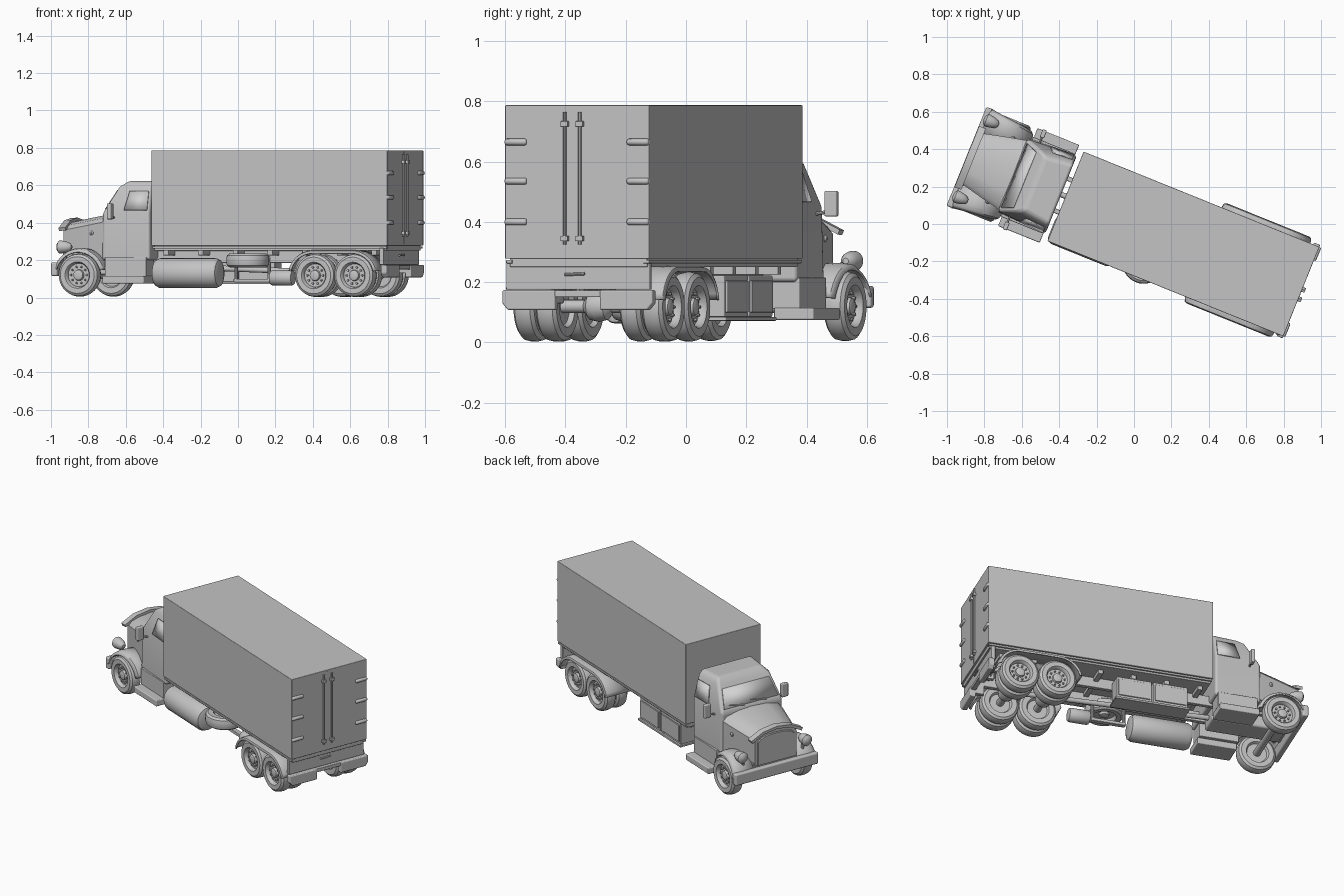
import bpy, bmesh, math
from mathutils import Vector, Matrix

cube = bpy.data.objects.get("Cube")
if cube:
    bpy.data.objects.remove(cube, do_unlink=True)


def material(name, value):
    m = bpy.data.materials.new(name)
    m.use_nodes = True
    col = (value, value, value, 1)
    m.diffuse_color = col
    m.node_tree.nodes["Principled BSDF"].inputs["Base Color"].default_value = col
    return m


GREY = material("body_grey", 0.55)
GLASS = material("window_grey", 0.65)
TURN = Matrix.Rotation(math.radians(-22), 4, 'Z')   # the truck stands at an angle
SIDES = ((-1, "right"), (1, "left"))


def finish(bm, name, mat=GREY, bevel=0, solid=0):
    """Turn a bmesh into a shaded object in the truck's own frame."""
    bmesh.ops.recalc_face_normals(bm, faces=bm.faces)
    me = bpy.data.meshes.new(name)
    bm.to_mesh(me)
    bm.free()
    me.materials.append(mat)
    for p in me.polygons:
        p.use_smooth = True
    me.set_sharp_from_angle(angle=math.radians(35))
    ob = bpy.data.objects.new(name, me)
    bpy.context.collection.objects.link(ob)
    ob.matrix_world = TURN
    if solid:
        s = ob.modifiers.new("Solid", 'SOLIDIFY')
        s.thickness, s.offset = solid, 0
    if bevel:
        b = ob.modifiers.new("Bevel", 'BEVEL')
        b.width, b.segments, b.limit_method = bevel, 3, 'ANGLE'
        b.harden_normals = True
    return ob


def skin(bm, rings, closed=True):
    rows = [[bm.verts.new(p) for p in r] for r in rings]
    n = len(rows[0])
    for a, b in zip(rows, rows[1:]):
        for i in range(n if closed else n - 1):
            j = (i + 1) % n
            bm.faces.new((a[i], a[j], b[j], b[i]))
    return rows


def loft(name, rings, bevel=0):
    bm = bmesh.new()
    rows = skin(bm, rings)
    bm.faces.new(rows[0])
    bm.faces.new(rows[-1])
    return finish(bm, name, bevel=bevel)


def box(name, x, y, z, bevel=0.004):
    rings = [[(x[0], y[0], h), (x[1], y[0], h), (x[1], y[1], h), (x[0], y[1], h)] for h in z]
    return loft(name, rings, bevel)


def mirrored(v0, v1, s):
    return sorted((s * v0, s * v1))


def lathe(name, prof, loc, axis, seg=32, bolts=None):
    """Revolve (radius, offset) points about an axis; optional ring of bolts."""
    bm = bmesh.new()
    ang = [2 * math.pi * i / seg for i in range(seg)]
    rows = skin(bm, [[(r * math.cos(a), r * math.sin(a), h) for a in ang] for r, h in prof])
    bm.faces.new(rows[0])
    bm.faces.new(rows[-1])
    if bolts:
        count, rad, h = bolts
        for i in range(count):
            a = 2 * math.pi * i / count
            place = Matrix.Translation((rad * math.cos(a), rad * math.sin(a), h))
            bmesh.ops.create_cone(bm, cap_ends=True, segments=8, radius1=0.006,
                                  radius2=0.005, depth=0.014, matrix=place)
    rot = Vector(axis).to_track_quat('Z', 'Y').to_matrix().to_4x4()
    bmesh.ops.transform(bm, matrix=Matrix.Translation(loc) @ rot, verts=bm.verts)
    return finish(bm, name)


def rod(name, a, b, r, seg=16, round_end=0):
    """Straight cylinder from a to b with optional softened ends."""
    d = Vector(b) - Vector(a)
    e, n = round_end, d.length
    prof = [(r, 0), (r, n)] if not e else [
        (r * .6, 0), (r - e * .35, e * .25), (r, e), (r, n - e), (r - e * .35, n - e * .25), (r * .6, n)]
    return lathe(name, prof, a, d, seg)


def plate(name, pts):
    bm = bmesh.new()
    bm.faces.new([bm.verts.new(p) for p in pts])
    return finish(bm, name, GLASS, solid=0.007)


def fender(name, cross, path, squash, s):
    """Sweep a (side, radius) strip round wheel centres given as (x, degrees, side scale)."""
    bm = bmesh.new()
    skin(bm, [[(x + r * math.cos(math.radians(a)), s * v * k,
                0.12 + squash * r * math.sin(math.radians(a))) for v, r in cross]
              for x, a, k in path], closed=False)
    return finish(bm, name, solid=0.008)


# Cargo body, floor and chassis
box("cargo_box", (-.395, .965), (-.258, .258), (.278, .787), .003)
box("cargo_floor", (-.385, .955), (-.245, .245), (.25, .28))
for s, side in SIDES:
    box(side + "_chassis_rail", (-.93, .93), mirrored(.08, .105, s), (.185, .25))
    box(side + "_floor_lip", (-.39, .96), mirrored(.235, .256, s), (.262, .274), .002)
for i in range(7):
    x = -.35 + i * .2
    box("cross_member", (x, x + .03), (-.2, .2), (.225, .255), .003)

# Rear doors: lock rods, clamps and hinges
box("door_seam", (.964, .968), (-.016, -.012), (.285, .78), 0)
for v in (-.041, .013):
    rod("lock_rod", (.972, v, .325), (.972, v, .765), .006, 10)
    for z in (.345, .725):
        box("rod_clamp", (.963, .982), (v - .013, v + .013), (z - .009, z + .009), .003)
for s, side in SIDES:
    for z in (.40, .535, .665):
        rod(side + "_door_hinge", (.965, s * .18, z), (.965, s * .257, z), .011, 12, .006)

# Tail panel and split rear bumper
box("tail_panel", (.92, .945), (-.262, .25), (.175, .265))
rod("tail_handle", (.95, -.05, .225), (.95, .02, .228), .005, 8)
box("bumper_bar", (.93, .96), (-.09, .09), (.15, .173))
for s, side in SIDES:
    loft(side + "_rear_bumper", [[(x, s * .08, .108), (x, s * .25, .108), (x, s * .269, .13),
                                  (x, s * .269, .174), (x, s * .08, .174)] for x in (.93, .965)], .006)
    box(side + "_bumper_bracket", (.88, .935), mirrored(.08, .105, s), (.13, .22))

# Wheels and axles
TYRE = [(.02, -.02), (.06, -.02), (.068, -.036), (.098, -.037), (.111, -.027), (.115, -.01),
        (.115, .01), (.111, .027), (.098, .037), (.071, .036), (.066, .03), (.062, .012),
        (.03, .012), (.027, .026), (.018, .03), (.004, .03)]
for s, side in SIDES:
    out = (0, s, 0)
    lathe(side + "_front_wheel", TYRE, (-.815, s * .24, .12), out, 36, (10, .045, .016))
    for x in (.544, .77):
        lathe(side + "_rear_outer_wheel", TYRE, (x, s * .23, .118), out, 36, (10, .045, .016))
        lathe(side + "_rear_inner_wheel", TYRE, (x, s * .15, .118), out, 36)
for x in (-.815, .544, .77):
    rod("axle", (x, -.22, .12), (x, .22, .12), .022)
for x in (.544, .77):
    lathe("differential", [(.02, -.05), (.045, -.03), (.052, 0), (.045, .03), (.02, .05)],
          (x, 0, .12), (0, 1, 0), 20)
rod("drive_shaft", (-.5, 0, .17), (.77, 0, .125), .015)
box("engine_sump", (-.9, -.45), (-.075, .075), (.12, .22), .015)

# Fenders: front pair narrow rearward over one wheel, rear pair span both axles
front_path = [(-.815, a, 1 - .12 * (165 - a) / 156) for a in range(165, 9, -9)]
rear_path = [(.544, a, 1) for a in range(170, 89, -10)] + [(.77, a, 1) for a in range(90, 9, -10)]
for s, side in SIDES:
    fender(side + "_front_fender", [(.13, .137), (.24, .141), (.27, .136), (.285, .122)],
           front_path, 1, s)
    fender(side + "_rear_fender", [(.11, .138), (.265, .141), (.28, .137), (.285, .125)],
           rear_path, .92, s)
    # Headlight pods on the front fenders
    lathe(side + "_headlight", [(.01, -.055), (.021, -.045), (.029, -.025), (.034, .002), (.034, .016),
                                (.03, .019), (.02, .026), (.005, .03)],
          (-.925, s * .22, .27), (-1, 0, 0), 24)
    rod(side + "_headlight_stalk", (-.915, s * .2, .2), (-.915, s * .213, .255), .01, 10)

# Cab: lower body rising into a tapered greenhouse
def cab_ring(z, x0, x1, w0, w1):
    return [(x0, -w0, z), (x1, -w1, z), (x1, w1, z), (x0, w0, z)]


loft("cab", [cab_ring(.2, -.70, -.42, .215, .225), cab_ring(.45, -.70, -.42, .208, .225),
             cab_ring(.592, -.615, -.42, .178, .19), cab_ring(.623, -.57, -.42, .15, .168)], .016)


# Hood: arched section narrowing to the nose
def hood_ring(x, w, top, shoulder, low=.2):
    half = [(w, low), (w, shoulder), (w * .88, shoulder + (top - shoulder) * .5),
            (w * .5, top - (top - shoulder) * .12)]
    return [(x, v, z) for v, z in half] + [(x, 0, top)] + [(x, -v, z) for v, z in half[::-1]]


loft("hood", [hood_ring(-.66, .208, .457, .41), hood_ring(-.80, .178, .433, .385),
              hood_ring(-.95, .142, .403, .36)])

# Peaked visor over the grille, wider than the nose
brow = [(-.176, .374), (-.095, .414), (0, .427), (.095, .414), (.176, .374)]
loft("grille_brow", [[(x, v, z + dz) for v, z in brow] +
                     [(x, v * .96, z + dz - .016) for v, z in brow[::-1]]
                     for x, dz in ((-.925, 0), (-.964, -.002))])
loft("grille", [hood_ring(-.95, .125, .385, .35, .2), hood_ring(-.956, .122, .382, .347, .203)])
box("front_bumper", (-.966, -.93), (-.285, .285), (.115, .188), .01)
box("nose_apron", (-.94, -.85), (-.15, .15), (.17, .22))


# Windows, wipers, doors and mirrors
def glass_v(z):
    return .225 - (z - .45) * .25 + .002


def screen_u(z):
    return -.70 + (z - .45) * .6 - .002


plate("windscreen", [(screen_u(z), v, z) for v, z in
                     ((-.185, .47), (.185, .47), (.16, .572), (-.16, .572))])
for v in (-.1, .05):
    rod("wiper", (-.695, v, .47), (-.682, v + .1, .485), .004, 8)
for s, side in SIDES:
    plate(side + "_side_window", [(u, s * (glass_v(z) - w), z) for u, z, w in
          ((-.57, .467, .006), (-.435, .467, 0), (-.435, .568, 0), (-.545, .568, .005))])
    box(side + "_mirror", (-.642, -.618), mirrored(.243, .288, s), (.418, .503), .006)
    rod(side + "_mirror_arm", (-.63, s * .2, .425), (-.63, s * .262, .435), .006, 8)
    lathe(side + "_marker_lamp", [(.012, 0), (.012, .006), (.005, .012)],
          (-.77, s * .182, .345), (0, s, 0), 12)
    # Cab steps
    box(side + "_step_box", (-.675, -.435), mirrored(.12, .23, s), (.112, .215))
    box(side + "_step_tread", (-.67, -.43), mirrored(.14, .282, s), (.075, .115), .006)

# Fuel tank, spare wheel and air tank on the right side
rod("fuel_tank", (-.40, -.185, .13), (-.025, -.185, .13), .08, 32, .028)
lathe("spare_wheel", TYRE, (.125, -.17, .198), (0, 0, -1), 36)
box("spare_wheel_carrier", (.02, .23), (-.115, -.085), (.08, .10))
for x in (.03, .22):
    rod("carrier_post", (x, -.1, .09), (x, -.1, .22), .01, 10)
rod("air_tank", (.235, -.11, .105), (.365, -.11, .105), .042, 24, .012)

# Tool boxes on the left side
for x0, x1 in ((-.26, -.05), (-.04, .17)):
    box("tool_box", (x0, x1), (.105, .205), (.085, .222))
    box("tool_box_lid", (x0 + .01, x1 - .01), (.203, .212), (.1, .205), .003)
box("tool_box_shelf", (-.27, .18), (.1, .215), (.072, .085), .003)
